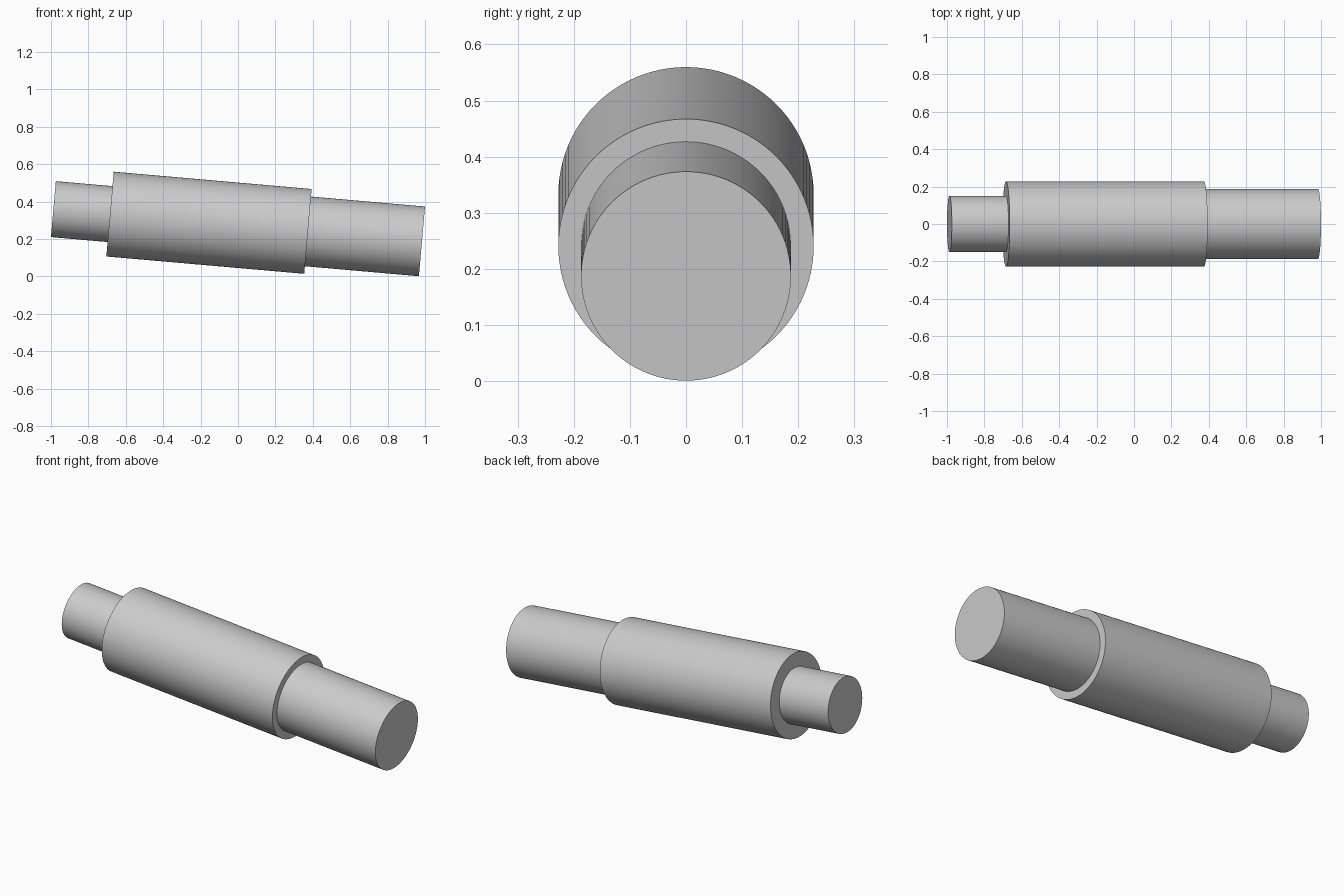
import bpy, bmesh, math
from mathutils import Matrix

cube = bpy.data.objects.get("Cube")
if cube:
    bpy.data.objects.remove(cube, do_unlink=True)

SIDES = 96
TILT = math.radians(5)

# Stepped sections along the axis: (length, radius)
SECTIONS = [(0.304, 0.15), (1.062, 0.2275), (0.612, 0.187)]

grey = bpy.data.materials.new("plain_grey")
grey.use_nodes = True
colour = (0.6, 0.6, 0.6, 1)
grey.diffuse_color = colour
grey.node_tree.nodes["Principled BSDF"].inputs["Base Color"].default_value = colour


def ring(bm, radius, z):
    """Add one circle of vertices around the axis."""
    return [bm.verts.new((radius * math.cos(a), radius * math.sin(a), z))
            for a in (2 * math.pi * i / SIDES for i in range(SIDES))]


# Shaft: one closed, turned solid with square shoulders
bm = bmesh.new()
rings, z = [], 0
for length, radius in SECTIONS:
    rings += [ring(bm, radius, z), ring(bm, radius, z + length)]
    z += length
for low, high in zip(rings, rings[1:]):
    for i in range(SIDES):
        j = (i + 1) % SIDES
        bm.faces.new((low[i], low[j], high[j], high[i]))

# End caps
bm.faces.new(rings[0][::-1])
bm.faces.new(rings[-1])
bmesh.ops.recalc_face_normals(bm, faces=bm.faces)

# Lay the axis along x, dipping towards +x
bm.transform(Matrix.Translation((-0.987, 0, 0.3595))
             @ Matrix.Rotation(math.pi / 2 + TILT, 4, 'Y'))

mesh = bpy.data.meshes.new("stepped_shaft")
bm.to_mesh(mesh)
bm.free()
mesh.materials.append(grey)
shaft = bpy.data.objects.new("stepped_shaft", mesh)
bpy.context.collection.objects.link(shaft)

# Smooth round walls, crisp shoulders
bpy.ops.object.select_all(action='DESELECT')
shaft.select_set(True)
bpy.context.view_layer.objects.active = shaft
bpy.ops.object.shade_smooth_by_angle(angle=math.radians(30))
